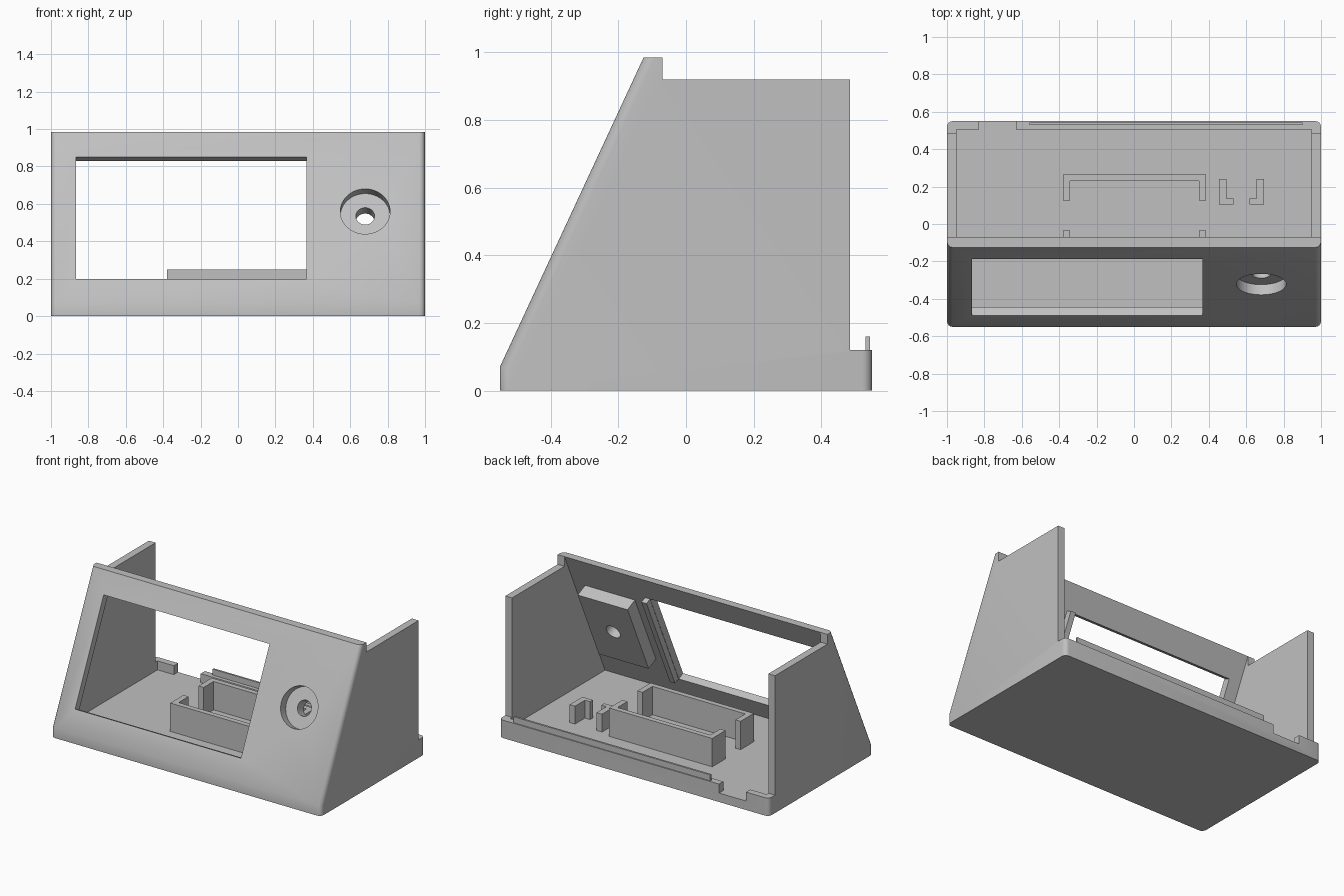
import bpy, bmesh, math
from mathutils import Matrix

cube = bpy.data.objects.get("Cube")
if cube:
    bpy.data.objects.remove(cube, do_unlink=True)

GREY = (0.53, 0.53, 0.53, 1)
grey = bpy.data.materials.new("light grey plastic")
grey.use_nodes = True
grey.diffuse_color = GREY
grey.node_tree.nodes["Principled BSDF"].inputs["Base Color"].default_value = GREY

# Frame of the sloping panel: x across, y up the slope, z outward
TILT = math.atan2(0.915, 0.425)
PANEL = Matrix.Translation((0, -0.55, 0.07)) @ Matrix.Rotation(TILT, 4, 'X')
FLOOR = 0.06
WALL = 0.05


def make(name, bm, matrix=Matrix()):
    bm.transform(matrix)
    bmesh.ops.recalc_face_normals(bm, faces=bm.faces)
    mesh = bpy.data.meshes.new(name)
    bm.to_mesh(mesh)
    bm.free()
    mesh.materials.append(grey)
    obj = bpy.data.objects.new(name, mesh)
    bpy.context.collection.objects.link(obj)
    return obj


def box(name, x, y, z, matrix=Matrix()):
    bm = bmesh.new()
    bmesh.ops.create_cube(bm, size=1)
    for v in bm.verts:
        v.co = [r[0] if c < 0 else r[1] for c, r in zip(v.co, (x, y, z))]
    return make(name, bm, matrix)


def prism(profile, half_width):
    """Extrude a y-z profile across x."""
    bm = bmesh.new()
    face = bm.faces.new([bm.verts.new((-half_width, y, z)) for y, z in profile])
    new = bmesh.ops.extrude_face_region(bm, geom=[face])["geom"]
    for v in new:
        if isinstance(v, bmesh.types.BMVert):
            v.co.x = half_width
    bmesh.ops.recalc_face_normals(bm, faces=bm.faces)
    return bm


def bore(name, radius, depth):
    bm = bmesh.new()
    bmesh.ops.create_cone(bm, cap_ends=True, segments=48, radius1=radius,
                          radius2=radius, depth=depth + 0.1)
    shift = Matrix.Translation((0.68, 0.54, (0.1 - depth) / 2))
    return make(name, bm, PANEL @ shift)


def cut(obj, cutters):
    bpy.context.view_layer.objects.active = obj
    for cutter in cutters:
        mod = obj.modifiers.new("cut", 'BOOLEAN')
        mod.operation = 'DIFFERENCE'
        mod.solver = 'EXACT'
        mod.object = cutter
        bpy.ops.object.modifier_apply(modifier=mod.name)


# Outer body with rounded front and back corners
outline = [(-0.55, 0), (-0.55, 0.07), (-0.125, 0.985), (-0.07, 0.985), (-0.07, 0.92),
           (0.485, 0.92), (0.485, 0.12), (0.55, 0.12), (0.55, 0)]
bm = prism(outline, 1)
corners = [e for e in bm.edges if e.verts[0].co.x == e.verts[1].co.x
           and (all(v.co.y < -0.1 for v in e.verts) or all(v.co.y > 0.54 for v in e.verts))
           and not all(v.co.z == 0 for v in e.verts)]
bmesh.ops.bevel(bm, geom=corners, offset=0.03, segments=4, profile=0.5, affect='EDGES')
body = make("enclosure_body", bm)


# Hollow interior, display window, control hole and cable notch
def inner_y(z):
    return -0.495 + (z - 0.07) * 0.425 / 0.915


cavity = make("cavity_cutter", prism([(inner_y(FLOOR), FLOOR), (inner_y(1.2), 1.2),
                                      (0.505, 1.2), (0.505, FLOOR)], 1 - WALL))
window = box("window_cutter", (-0.865, 0.365), (0.143, 0.86), (-0.2, 0.1), PANEL)
notch = box("notch_cutter", (-0.83, -0.63), (0.49, 0.7), (FLOOR, 0.3))
recess = bore("recess_cutter", 0.133, 0.06)
shaft = bore("shaft_cutter", 0.05, 0.3)
cut(body, [cavity, window, notch, recess, shaft])

# Mounting block behind the control hole
block = box("control_block", (0.495, 0.865), (0.275, 0.805), (-0.135, -0.045), PANEL)
cut(block, [recess, shaft])
for cutter in (cavity, window, notch, recess, shaft):
    bpy.data.objects.remove(cutter, do_unlink=True)

# Rib beside the window
box("window_rib", (0.367, 0.405), (0.143, 0.86), (-0.09, -0.045), PANEL)

# Locating ridge on the back lip
box("lid_ridge", (-0.56, 0.9), (0.53, 0.543), (0.11, 0.16))

# Board holders: two facing brackets, mirrored front to back
MID_Y = 0.045
for label, side in (("back", 1), ("front", -1)):
    def span(a, b):
        return tuple(sorted((MID_Y + side * a, MID_Y + side * b)))
    height = (FLOOR - 0.01, 0.25)
    box(label + "_bracket_wall", (-0.38, 0.385), span(0.185, 0.22), height)
    for end, x in (("right", (-0.38, -0.342)), ("left", (0.347, 0.385))):
        box(f"{label}_bracket_{end}_leg", x, span(0.08, 0.19), height)

# Small L-shaped clips, mirrored side to side
CLIP_X = 0.575
for label, side in (("left", 1), ("right", -1)):
    def across(a, b):
        return tuple(sorted((CLIP_X + side * a, CLIP_X + side * b)))
    height = (FLOOR - 0.01, 0.18)
    box(label + "_clip_post", across(0.08, 0.12), (0.105, 0.24), height)
    box(label + "_clip_foot", across(0.042, 0.09), (0.105, 0.135), height)

# Smooth the rounded corners and bores, keep edges sharp
bpy.ops.object.select_all(action='DESELECT')
for obj in (body, block):
    obj.select_set(True)
bpy.context.view_layer.objects.active = body
bpy.ops.object.shade_smooth_by_angle(angle=math.radians(25))
